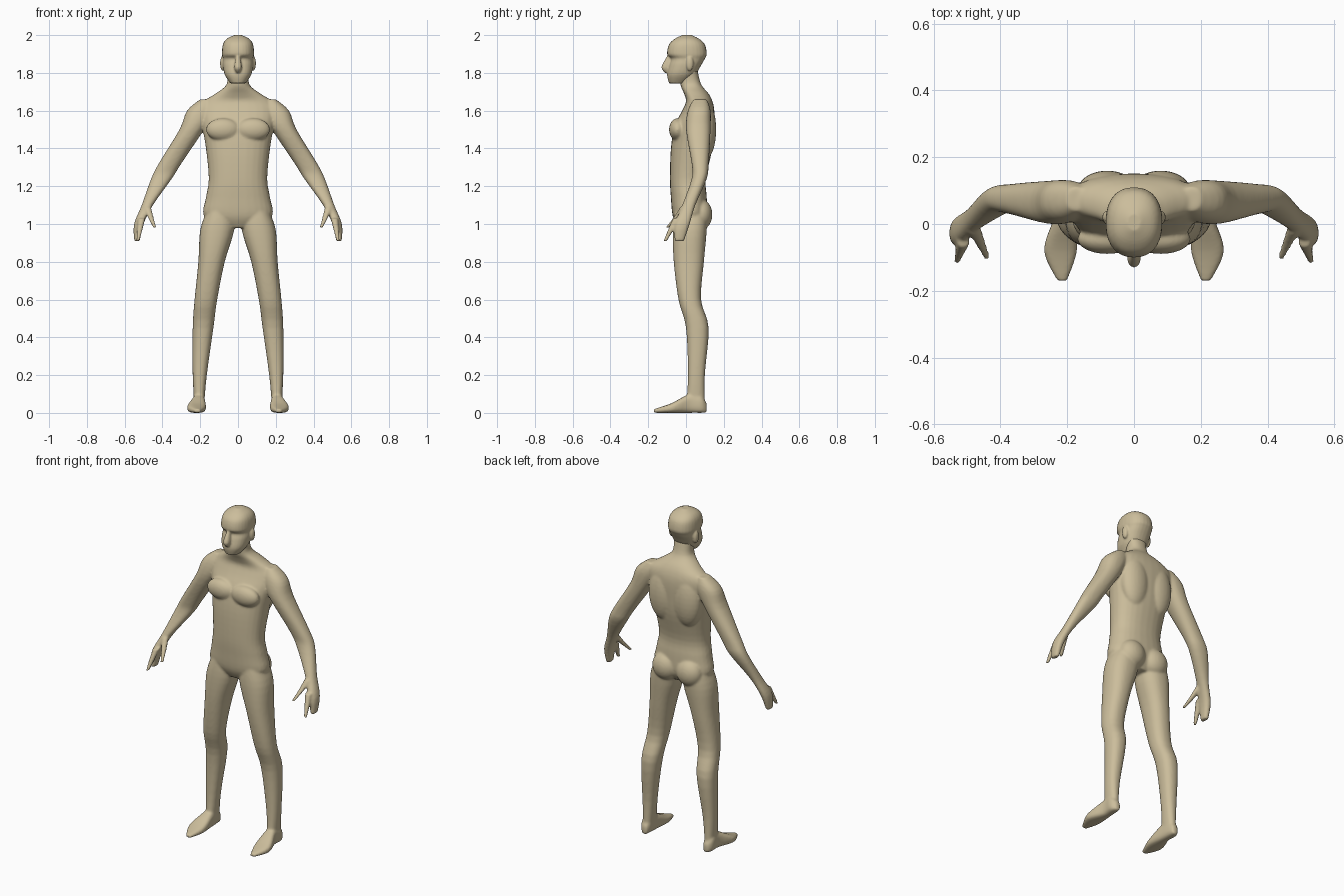
import bpy
import bmesh
import math
from mathutils import Matrix, Vector

cube = bpy.data.objects.get("Cube")
if cube:
    bpy.data.objects.remove(cube, do_unlink=True)

skin = bpy.data.materials.new("tan_skin")
skin.use_nodes = True
tan = (.6, .51, .33, 1)
skin.diffuse_color = tan
shader = next(node for node in skin.node_tree.nodes if node.type == "BSDF_PRINCIPLED")
shader.inputs["Base Color"].default_value = tan
shader.inputs["Roughness"].default_value = .8


def refine(rings, steps=4):
    """Smoothly interpolate between the given cross-sections."""
    vectors = [Vector(ring) for ring in rings]
    last = len(vectors) - 1
    result = []
    for i in range(last):
        start, end = vectors[i], vectors[i + 1]
        leaving = (end - vectors[max(i - 1, 0)]) / 2
        arriving = (vectors[min(i + 2, last)] - start) / 2
        for step in range(steps):
            t = step / steps
            ease = t * t * (3 - 2 * t)
            result.append(start.lerp(end, ease)
                          + leaving * t * (1 - t) ** 2
                          - arriving * t * t * (1 - t))
    return result + [vectors[-1]]


def rounded(value, power):
    return math.copysign(abs(value) ** (2 / power), value)


def loft(bm, rings, side=1, along_y=False, power=2.3, segments=28):
    """Closed tube; each ring is (position, inner x, outer x, low, high)."""
    loops = []
    for position, inner, outer, low, high in refine(rings):
        loop = []
        for k in range(segments):
            angle = math.tau * k / segments
            across = rounded(math.cos(angle), power) / 2
            up = rounded(math.sin(angle), power) / 2
            x = side * ((inner + outer) / 2 + across * (outer - inner))
            other = (low + high) / 2 + up * (high - low)
            point = (x, position, other) if along_y else (x, other, position)
            loop.append(bm.verts.new(point))
        loops.append(loop)
    for first, second in zip(loops, loops[1:]):
        for k in range(segments):
            n = (k + 1) % segments
            bm.faces.new((first[k], first[n], second[n], second[k]))
    bm.faces.new(loops[0])
    bm.faces.new(loops[-1])


def central(bm, rings):
    """Loft symmetric about the middle; each ring is (z, half width, front, back)."""
    loft(bm, [(z, -half, half, front, back) for z, half, front, back in rings])


def ball(bm, center, radii):
    placing = Matrix.Translation(Vector(center)) @ Matrix.Diagonal((*radii, 1))
    bmesh.ops.create_uvsphere(bm, u_segments=24, v_segments=16, radius=1, matrix=placing)


def finish(name, bm, voxel, smoothing):
    """Fuse the overlapping forms into one smooth skin."""
    bmesh.ops.recalc_face_normals(bm, faces=bm.faces)
    mesh = bpy.data.meshes.new(name)
    bm.to_mesh(mesh)
    bm.free()
    mesh.materials.append(skin)
    mesh.shade_smooth()
    obj = bpy.data.objects.new(name, mesh)
    bpy.context.collection.objects.link(obj)
    fuse = obj.modifiers.new("fuse", "REMESH")
    fuse.mode = "VOXEL"
    fuse.voxel_size = voxel
    fuse.use_smooth_shade = True
    soften = obj.modifiers.new("soften", "SMOOTH")
    soften.factor = .5
    soften.iterations = smoothing


# Torso and neck
bm = bmesh.new()
central(bm, [
    (.98, .07, -.04, .08), (1.04, .18, -.07, .11), (1.14, .17, -.08, .11),
    (1.24, .155, -.085, .105), (1.4, .17, -.08, .14), (1.52, .19, -.06, .15),
    (1.6, .2, -.02, .15), (1.65, .18, 0, .14), (1.69, .12, -.01, .12),
    (1.74, .06, -.03, .08), (1.82, .06, -.03, .06)])

for side in (1, -1):
    # Chest, shoulder blade and buttock
    ball(bm, center=(side * .08, -.045, 1.5), radii=(.09, .045, .06))
    ball(bm, center=(side * .08, .1, 1.5), radii=(.09, .06, .16))
    ball(bm, center=(side * .08, .08, 1.05), radii=(.08, .06, .08))

    # Arm and palm
    loft(bm, [
        (1.66, .14, .2, .04, .11), (1.6, .13, .27, .01, .13),
        (1.5, .18, .31, 0, .13), (1.32, .3, .42, .03, .12),
        (1.24, .35, .46, .03, .11), (1.1, .45, .51, -.02, .05),
        (1, .5, .55, -.06, .02), (.91, .52, .55, -.06, -.01)], side)

    # Thumb and forefinger
    loft(bm, [
        (1.09, .46, .5, -.03, .01), (1.03, .445, .475, -.07, -.04),
        (.98, .43, .45, -.11, -.09)], side)
    loft(bm, [(1.03, .49, .53, -.07, -.03), (.91, .52, .54, -.12, -.1)], side)

    # Leg
    loft(bm, [
        (1.08, .03, .16, -.06, .11), (.97, .02, .2, -.07, .11),
        (.8, .07, .21, -.065, .095), (.6, .11, .23, -.04, .08),
        (.45, .13, .24, 0, .12), (.2, .165, .24, .01, .1),
        (.03, .18, .23, 0, .1)], side)

    # Foot
    loft(bm, [
        (.11, .19, .22, 0, .05), (.08, .18, .24, 0, .09),
        (.02, .175, .24, 0, .1), (-.08, .17, .27, 0, .05),
        (-.17, .2, .23, 0, .02)], side, along_y=True, power=2.8)

finish("body", bm, voxel=.0065, smoothing=8)

# Head
bm = bmesh.new()
central(bm, [
    (1.745, .04, -.09, 0), (1.79, .07, -.1, .05), (1.84, .08, -.09, .08),
    (1.875, .08, -.08, .1), (1.9, .085, -.1, .11), (1.95, .08, -.09, .1),
    (1.98, .06, -.06, .07), (2, .02, -.02, .03)])

# Nose
loft(bm, [
    (1.89, -.01, .01, -.1, -.07), (1.83, -.02, .02, -.13, -.07),
    (1.8, -.01, .01, -.11, -.07)])

# Ears
for side in (1, -1):
    ball(bm, center=(side * .08, .02, 1.85), radii=(.015, .02, .04))

finish("head", bm, voxel=.005, smoothing=3)
